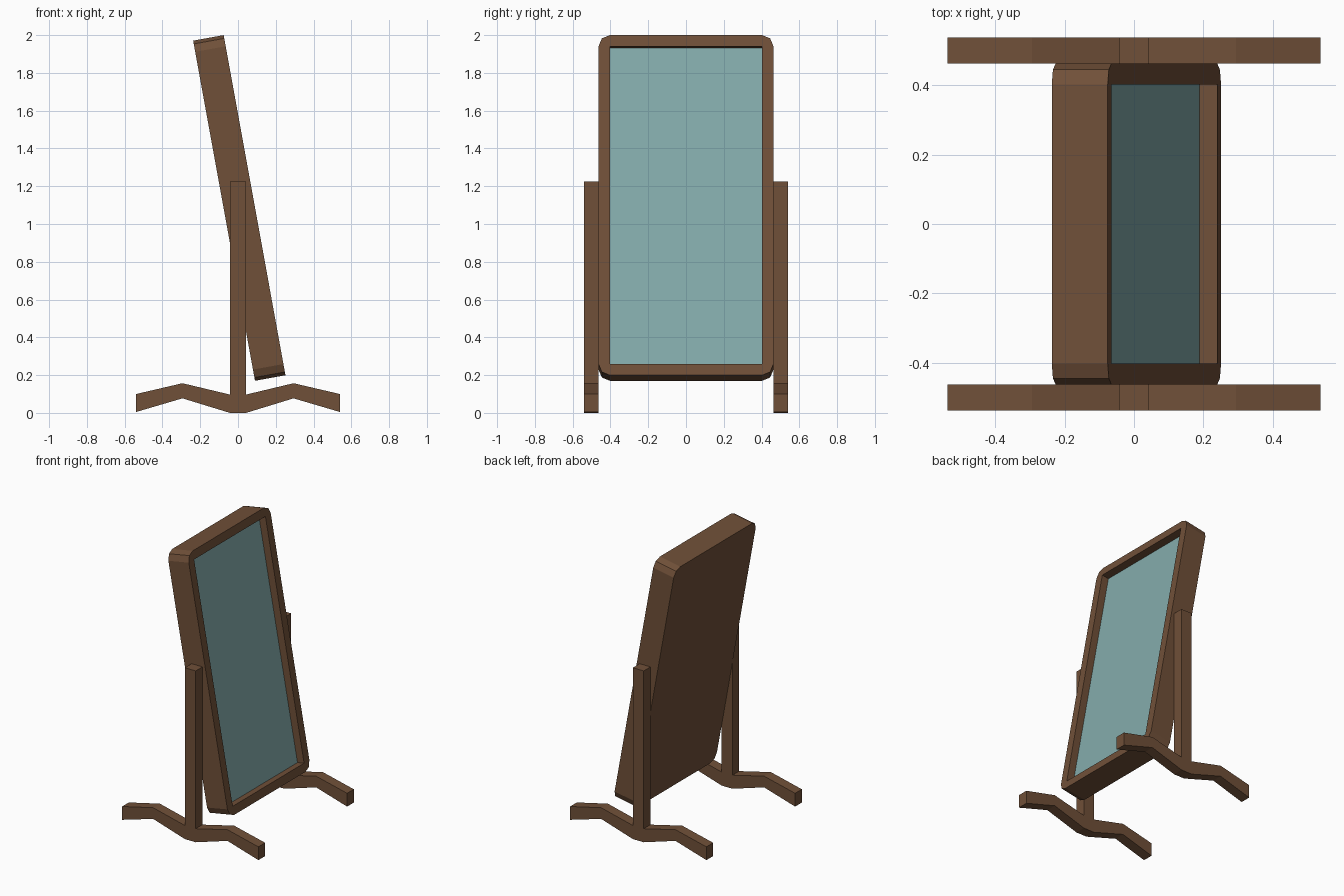
import bpy, bmesh, math
from mathutils import Matrix

if "Cube" in bpy.data.objects:
    bpy.data.objects.remove(bpy.data.objects["Cube"])

TILT = math.radians(-10.3)
HALF_W, HALF_H, THICK = 0.463, 0.915, 0.164
BORDER, RECESS, GLASS_T = 0.06, 0.053, 0.005


def material(name, rgb):
    m = bpy.data.materials.new(name)
    m.diffuse_color = (*rgb, 1)
    m.use_nodes = True
    m.node_tree.nodes["Principled BSDF"].inputs["Base Color"].default_value = m.diffuse_color
    return m


WOOD = material("brown_wood", (0.162, 0.080, 0.040))
GLASS = material("mirror_glass", (0.23, 0.41, 0.41))


def finish(bm, name, mat, matrix=Matrix()):
    bmesh.ops.recalc_face_normals(bm, faces=bm.faces)
    bm.transform(matrix)
    me = bpy.data.meshes.new(name)
    bm.to_mesh(me)
    bm.free()
    me.materials.append(mat)
    ob = bpy.data.objects.new(name, me)
    bpy.context.collection.objects.link(ob)
    return ob


lean = Matrix.Translation((0.007, 0, 1.085)) @ Matrix.Rotation(TILT, 4, 'Y')
front, back = THICK / 2, -THICK / 2
floor = front - RECESS - GLASS_T

# Tilted frame: rounded outline, solid back, rectangular recess in the front
bm = bmesh.new()
outer, inner = [], []
for k, (sy, sz) in enumerate([(1, 1), (-1, 1), (-1, -1), (1, -1)]):
    cy, cz = sy * (HALF_W - BORDER), sz * (HALF_H - BORDER)
    inner.append((cy, cz))
    for s in range(3):
        a = math.radians(90 * k + 45 * s)
        outer.append((cy + BORDER * math.cos(a), cz + BORDER * math.sin(a)))


def loop(points, x):
    return [bm.verts.new((x, y, z)) for y, z in points]


of, ob_ = loop(outer, front), loop(outer, back)
inf, inb = loop(inner, front), loop(inner, floor)
bm.faces.new(ob_)
bm.faces.new(inb)
for a, b in ((of, ob_), (inf, inb)):
    for i in range(len(a)):
        j = (i + 1) % len(a)
        bm.faces.new((a[i], a[j], b[j], b[i]))
for k in range(4):
    n = (k + 1) % 4
    bm.faces.new((of[3 * k + 1], of[3 * k + 2], of[3 * n], of[3 * n + 1], inf[n], inf[k]))
finish(bm, "mirror_frame", WOOD, lean)

# Glass panel resting in the recess
bm = bmesh.new()
bmesh.ops.create_cube(bm, size=1)
bm.transform(Matrix.Translation((floor + GLASS_T / 2, 0, 0)) @ Matrix.Diagonal(
    (GLASS_T, 2 * (HALF_W - BORDER), 2 * (HALF_H - BORDER), 1)))
finish(bm, "mirror_glass", GLASS, lean)

# Side stands: post and bent feet as one extruded profile, mirrored in x
half = [(0.043, 0), (0.294, 0.077), (0.539, 0.005), (0.539, 0.1),
        (0.294, 0.157), (0.043, 0.097), (0.043, 1.225)]
profile = half + [(-x, z) for x, z in reversed(half)]
for side, y in (("front", -0.539), ("back", 0.463)):
    bm = bmesh.new()
    face = bm.faces.new([bm.verts.new((x, y, z)) for x, z in profile])
    ext = bmesh.ops.extrude_face_region(bm, geom=[face])["geom"]
    bmesh.ops.translate(bm, vec=(0, 0.076, 0),
                        verts=[v for v in ext if isinstance(v, bmesh.types.BMVert)])
    finish(bm, side + "_stand", WOOD)
